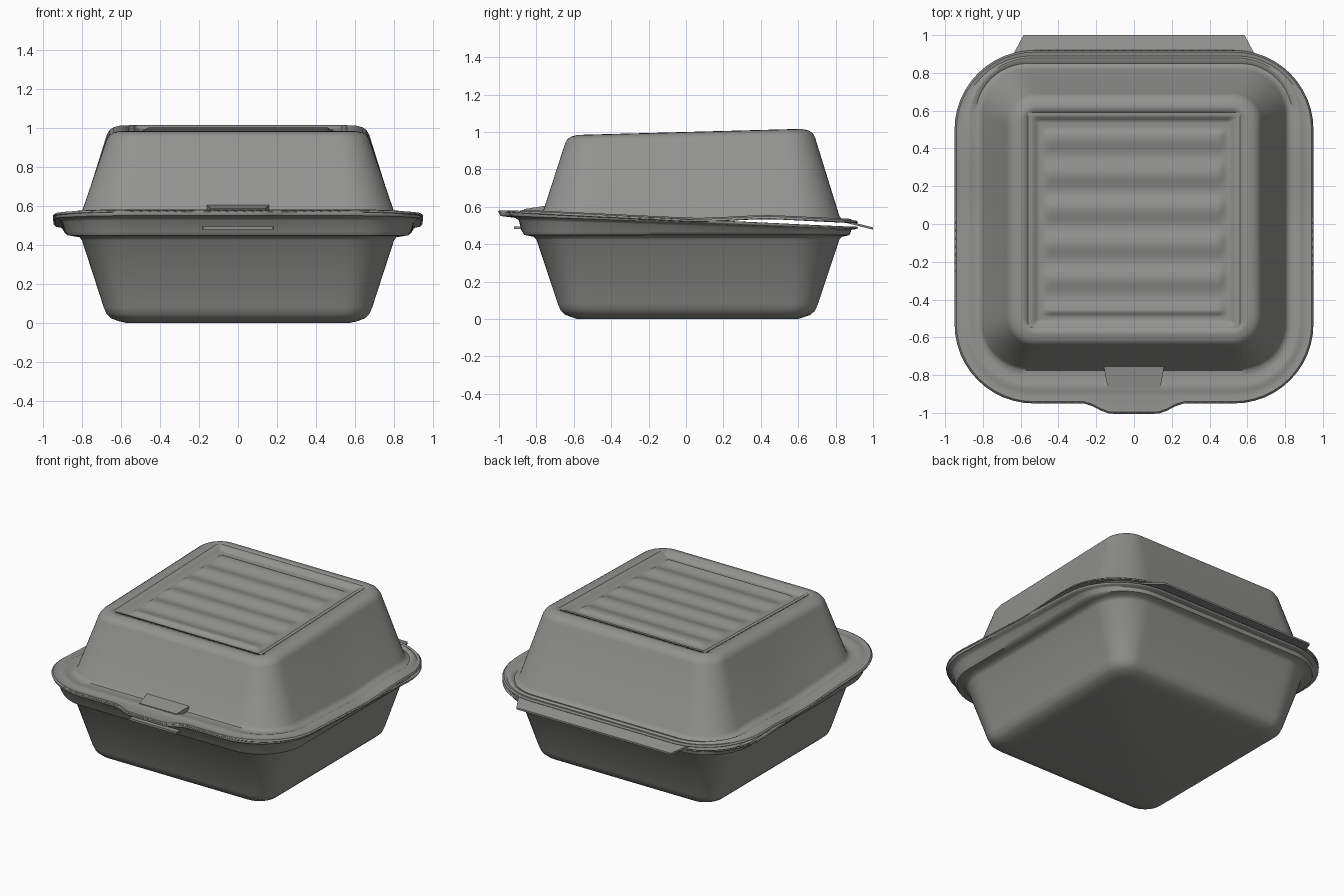
import bpy, bmesh, math

if "Cube" in bpy.data.objects:
    bpy.data.objects.remove(bpy.data.objects["Cube"])

mat = bpy.data.materials.new("moulded grey fibre")
mat.diffuse_color = (0.29, 0.29, 0.28, 1)
mat.use_nodes = True
mat.node_tree.nodes["Principled BSDF"].inputs["Base Color"].default_value = mat.diffuse_color


def smooth(a, b, v):
    t = min(1, max(0, (v - a) / (b - a)))
    return t * t * (3 - 2 * t)


# Sloping heights of the tray rim, the lid flange and the lid top
def rim_z(y):
    return 0.53 - 0.048 * y


def lid_z(y):
    return rim_z(y) + 0.006 + 0.035 * smooth(0, 0.5, y)


def top_z(y):
    return 1.0 + 0.027 * y


def ring(hx, hy, cy, r, corner=12, side=24):
    """Rounded rectangle, counter-clockwise, with the sides subdivided."""
    pts = []
    centres = [(hx - r, hy - r), (r - hx, hy - r), (r - hx, r - hy), (hx - r, r - hy)]
    arcs = []
    for k, (x, y) in enumerate(centres):
        arcs.append([(x + r * math.cos((k + i / corner) * math.pi / 2),
                      y + cy + r * math.sin((k + i / corner) * math.pi / 2))
                     for i in range(corner + 1)])
    for k in range(4):
        pts += arcs[k]
        a, b = arcs[k][-1], arcs[(k + 1) % 4][0]
        for i in range(1, side):
            t = i / side
            pts.append((a[0] + (b[0] - a[0]) * t, a[1] + (b[1] - a[1]) * t))
    return pts


def finish(name, bm, thickness=0):
    me = bpy.data.meshes.new(name)
    bm.to_mesh(me)
    bm.free()
    ob = bpy.data.objects.new(name, me)
    bpy.context.collection.objects.link(ob)
    me.materials.append(mat)
    bpy.ops.object.select_all(action='DESELECT')
    ob.select_set(True)
    bpy.context.view_layer.objects.active = ob
    bpy.ops.object.shade_smooth_by_angle(angle=math.radians(40))
    if thickness:
        m = ob.modifiers.new("thickness", 'SOLIDIFY')
        m.thickness = thickness
        m.offset = -1
    return ob


def loft(name, rows, height, cap=False, tab=False):
    """rows: half x, half y, centre y, corner radius, height parameter."""
    bm = bmesh.new()
    rings = []
    for hx, hy, cy, r, t in rows:
        vs = []
        for x, y in ring(hx, hy, cy, r):
            z = height(y, t)
            if tab and hy > 0.91 and y < -0.85:   # front opening tab
                y -= 0.055 * (1 - smooth(0.12, 0.27, abs(x)))
            vs.append(bm.verts.new((x, y, z)))
        rings.append(vs)
    n = len(rings[0])
    for a, b in zip(rings, rings[1:]):
        for i in range(n):
            j = (i + 1) % n
            bm.faces.new((a[i], a[j], b[j], b[i]))
    if cap:
        bm.faces.new(rings[0][::-1])
    return finish(name, bm, 0.008)


# Tray: tapered bowl, step and sloping rim
def tray_height(y, t):
    if t <= 0.455:
        return t
    return 0.455 + (t - 1) * (rim_z(y) - 0.455)   # t from 1 to 2 on the rim


loft("tray", [
    (0.575, 0.59, 0.01, 0.10, 0.0),
    (0.61, 0.615, 0.01, 0.11, 0.008),
    (0.65, 0.655, 0.01, 0.12, 0.022),
    (0.675, 0.68, 0.01, 0.13, 0.045),
    (0.69, 0.695, 0.01, 0.14, 0.08),
    (0.802, 0.81, 0.01, 0.24, 0.425),
    (0.815, 0.825, 0.01, 0.25, 0.440),
    (0.845, 0.85, 0.01, 0.28, 0.445),
    (0.875, 0.87, 0.005, 0.31, 0.450),
    (0.89, 0.88, 0.0, 0.33, 1.15),
    (0.903, 0.888, -0.005, 0.35, 1.6),
    (0.915, 0.90, -0.01, 0.37, 1.72),
    (0.937, 0.922, -0.015, 0.40, 1.8),
    (0.948, 0.935, -0.015, 0.42, 2.0),
], tray_height, cap=True, tab=True)


# Lid: flange with a bead, tapered walls, rounded shoulder
def lid_height(y, t):
    return lid_z(y) * (1 - t) + top_z(y) * t


loft("lid", [
    (0.95, 0.935, -0.015, 0.42, -0.02),
    (0.94, 0.925, -0.015, 0.41, 0.0),
    (0.912, 0.90, -0.01, 0.37, -0.01),
    (0.893, 0.888, 0.0, 0.35, 0.0),
    (0.88, 0.875, 0.005, 0.34, 0.014),
    (0.865, 0.86, 0.01, 0.32, 0.012),
    (0.84, 0.83, 0.02, 0.28, -0.012),
    (0.815, 0.805, 0.03, 0.25, 0.0),
    (0.80, 0.79, 0.03, 0.24, 0.04),
    (0.674, 0.668, 0.022, 0.15, 0.90),
    (0.66, 0.655, 0.022, 0.145, 0.95),
    (0.64, 0.635, 0.02, 0.135, 0.98),
    (0.61, 0.605, 0.02, 0.10, 0.996),
    (0.56, 0.57, 0.02, 0.03, 1.0),
], lid_height, tab=True)

# Recessed, ribbed panel in the lid top
bm = bmesh.new()
NX, NY = 80, 120
grid = []
for j in range(NY + 1):
    row = []
    y = -0.55 + 1.14 * j / NY
    for i in range(NX + 1):
        x = -0.56 + 1.12 * i / NX
        edge = min(0.525 - abs(x), 0.545 - abs(y - 0.015))
        rib = smooth(0, 0.04, 0.49 - abs(x)) * smooth(0, 0.03, 0.50 - abs(y - 0.01))
        wave = 0.5 - 0.5 * math.cos((y + 0.01) * 2 * math.pi / 0.185)
        h = -0.022 * smooth(-0.015, 0.02, edge) + 0.016 * rib * wave
        row.append(bm.verts.new((x, y, top_z(y) + h)))
    grid.append(row)
for j in range(NY):
    for i in range(NX):
        bm.faces.new((grid[j][i], grid[j][i + 1], grid[j + 1][i + 1], grid[j + 1][i]))
finish("ribbed_panel", bm)


def plate(name, near, far, z_near, z_far, thick):
    """Flat trapezoid plate; near and far are (half width, y)."""
    bm = bmesh.new()
    lo, hi = [], []
    for s, (w, y), z in ((-1, near, z_near), (1, near, z_near), (1, far, z_far), (-1, far, z_far)):
        lo.append(bm.verts.new((s * w, y, z - thick)))
        hi.append(bm.verts.new((s * w, y, z)))
    bm.faces.new(lo[::-1])
    bm.faces.new(hi)
    for i in range(4):
        j = (i + 1) % 4
        bm.faces.new((lo[i], lo[j], hi[j], hi[i]))
    return finish(name, bm)


# Hinge strip at the back, locking tongue and its catch at the front
plate("hinge_strip", (0.66, 0.86), (0.585, 1.0), 0.525, 0.49, 0.012)
plate("locking_tongue", (0.18, -0.92), (0.185, -0.85), 0.495, 0.495, 0.014)
plate("lid_catch", (0.14, -0.865), (0.16, -0.755), 0.588, 0.605, 0.03)
